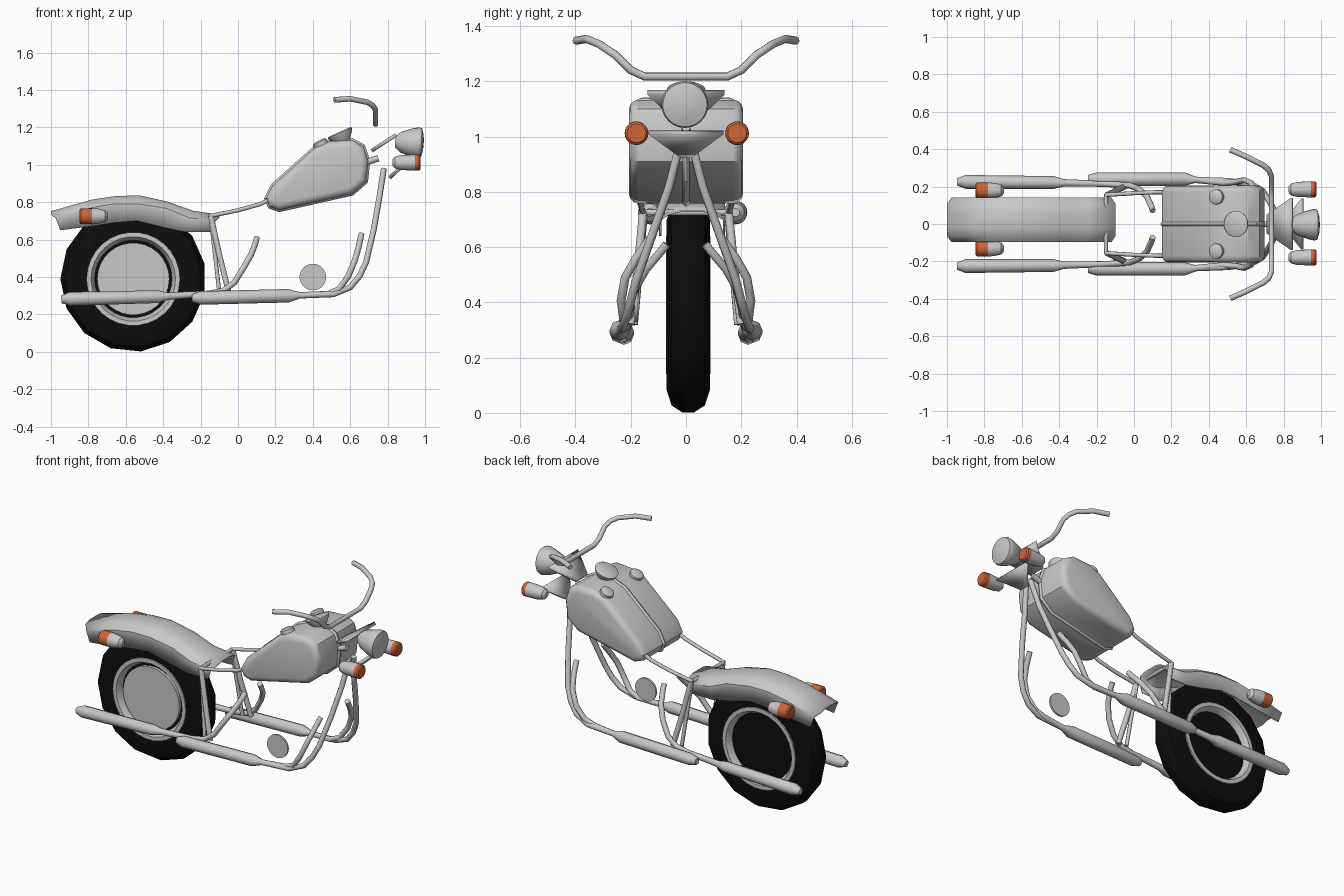
import bpy, bmesh, math
from mathutils import Vector

if "Cube" in bpy.data.objects:
    bpy.data.objects.remove(bpy.data.objects["Cube"])


def material(name, rgb):
    m = bpy.data.materials.new(name)
    m.diffuse_color = (*rgb, 1)
    m.use_nodes = True
    m.node_tree.nodes["Principled BSDF"].inputs["Base Color"].default_value = (*rgb, 1)
    return m


GREY = material("light_grey", (0.58, 0.58, 0.58))
BLACK = material("tyre_black", (0.004, 0.004, 0.004))
ORANGE = material("signal_orange", (0.62, 0.13, 0.04))


def finish(obj, mat, angle=35):
    obj.data.materials.clear()
    obj.data.materials.append(mat)
    bpy.ops.object.select_all(action='DESELECT')
    obj.select_set(True)
    bpy.context.view_layer.objects.active = obj
    bpy.ops.object.shade_smooth_by_angle(angle=math.radians(angle))
    return obj


def from_bmesh(name, bm, mat, angle=35):
    bmesh.ops.recalc_face_normals(bm, faces=bm.faces)
    me = bpy.data.meshes.new(name)
    bm.to_mesh(me)
    bm.free()
    obj = bpy.data.objects.new(name, me)
    bpy.context.collection.objects.link(obj)
    return finish(obj, mat, angle)


def lathe(name, profile, loc, axis, mat, n=20, closed=False):
    """Turn (radius, height) points around an axis; ends are capped unless closed."""
    bm = bmesh.new()
    q = Vector(axis).to_track_quat('Z', 'Y')
    rings = []
    for r, h in profile:
        rings.append([bm.verts.new(Vector(loc) + q @ Vector((
            r * math.cos(2 * math.pi * i / n), r * math.sin(2 * math.pi * i / n), h)))
            for i in range(n)])
    pairs = list(zip(rings, rings[1:]))
    if closed:
        pairs.append((rings[-1], rings[0]))
    else:
        bm.faces.new(rings[0])
        bm.faces.new(rings[-1])
    for a, b in pairs:
        for i in range(n):
            j = (i + 1) % n
            bm.faces.new((a[i], a[j], b[j], b[i]))
    return from_bmesh(name, bm, mat)


def tube(name, points, radius=0.015):
    """Sweep a round section; points are (x, y, z) or (x, y, z, radius)."""
    cu = bpy.data.curves.new(name, 'CURVE')
    cu.dimensions = '3D'
    cu.bevel_depth = 1.0
    cu.bevel_resolution = 2
    cu.use_fill_caps = True
    sp = cu.splines.new('POLY')
    sp.points.add(len(points) - 1)
    for p, co in zip(sp.points, points):
        p.co = (*co[:3], 1)
        p.radius = co[3] if len(co) > 3 else radius
    obj = bpy.data.objects.new(name, cu)
    bpy.context.collection.objects.link(obj)
    bpy.ops.object.select_all(action='DESELECT')
    obj.select_set(True)
    bpy.context.view_layer.objects.active = obj
    bpy.ops.object.convert(target='MESH')
    return finish(bpy.context.view_layer.objects.active, GREY, 50)


def thicken(obj, thickness, offset=0):
    mod = obj.modifiers.new("thickness", 'SOLIDIFY')
    mod.thickness = thickness
    mod.offset = offset


def clamp_plate(name, rear, front):
    """Sloping trapezoid plate; each end is (x, half width, z)."""
    bm = bmesh.new()
    vs = [bm.verts.new((e[0], s * e[1], e[2])) for e, s in
          ((rear, -1), (front, -1), (front, 1), (rear, 1))]
    bm.faces.new(vs)
    thicken(from_bmesh(name, bm, GREY), 0.02)


# Rear wheel
WHEEL = (-0.56, 0.008, 0.39)
lathe("rear_tyre", [(0.24, -0.07), (0.31, -0.078), (0.365, -0.06), (0.39, -0.022),
                    (0.39, 0.022), (0.365, 0.06), (0.31, 0.078), (0.24, 0.07)],
      WHEEL, (0, 1, 0), BLACK, 15, closed=True)
lathe("wheel_core", [(0.245, -0.042), (0.245, 0.042)], WHEEL, (0, 1, 0), BLACK, 30)
for side, s in (("right", -1), ("left", 1)):
    lathe("wheel_rim_" + side, [(0.25, s * 0.06), (0.25, s * 0.08), (0.226, s * 0.08),
                                (0.207, s * 0.047), (0.207, s * 0.035)],
          WHEEL, (0, 1, 0), GREY, 30, closed=True)
lathe("wheel_disc", [(0.193, -0.06), (0.193, -0.04)], WHEEL, (0, 1, 0), GREY, 30)

# Rear fender: arched shell lofted along x
# x top, x bottom, z bottom, z crease, z top
SECTIONS = [(-1.0, -0.95, 0.65, 0.715, 0.748), (-0.78, -0.78, 0.672, 0.77, 0.81),
            (-0.66, -0.66, 0.69, 0.79, 0.828), (-0.53, -0.54, 0.70, 0.79, 0.833),
            (-0.38, -0.38, 0.66, 0.765, 0.80), (-0.24, -0.28, 0.64, 0.715, 0.75),
            (-0.10, -0.14, 0.64, 0.70, 0.73)]
bm = bmesh.new()
rows = []
for xt, xb, zb, zc, zt in SECTIONS:
    half = [(xb, 0.115, zb), ((xt + xb) / 2, 0.115, zc), (xt, 0.085, (zc + 2 * zt) / 3), (xt, 0.045, zt)]
    ring = [(x, 0.022 - y, z) for x, y, z in half] + [(x, 0.022 + y, z) for x, y, z in reversed(half)]
    rows.append([bm.verts.new(p) for p in ring])
for a, b in zip(rows, rows[1:]):
    for i in range(7):
        bm.faces.new((a[i], a[i + 1], b[i + 1], b[i]))
thicken(from_bmesh("rear_fender", bm, GREY, 40), 0.008)

# Fuel tank: two rounded halves meeting at a centre groove
TANK = [(0.15, 0.82), (0.185, 0.89), (0.415, 1.095), (0.49, 1.125), (0.61, 1.133), (0.67, 1.10),
        (0.697, 1.02), (0.685, 0.91), (0.61, 0.845), (0.22, 0.757), (0.17, 0.775)]
for side, s in (("right", -1), ("left", 1)):
    bm = bmesh.new()
    inner = [bm.verts.new((x, s * 0.002, z)) for x, z in TANK]
    outer = [bm.verts.new((x, s * 0.207, z)) for x, z in TANK]
    n = len(TANK)
    bm.faces.new(inner)
    bm.faces.new(outer)
    for i in range(n):
        bm.faces.new((inner[i], inner[(i + 1) % n], outer[(i + 1) % n], outer[i]))
    for ring, width, seg in ((outer, 0.036, 3), (inner, 0.01, 1)):
        edges = [e for e in bm.edges if all(v in ring for v in e.verts)]
        bmesh.ops.bevel(bm, geom=edges, offset=width, segments=seg, profile=0.5,
                        affect='EDGES', clamp_overlap=True)
    from_bmesh("tank_half_" + side, bm, GREY, 32)
    lathe("fuel_cap_" + side, [(0.04, -0.02), (0.04, 0.008), (0.028, 0.016)],
          (0.44, s * 0.145, 1.115), (-0.45, 0, 0.9), GREY)
lathe("gauge", [(0.03, -0.06), (0.068, -0.008), (0.07, 0.002), (0.06, 0.008)],
      (0.545, 0, 1.168), (-0.4, 0, 0.9), GREY, 24)

# Headlight and steering clamps
lathe("headlight", [(0.03, -0.14), (0.055, -0.11), (0.077, -0.05), (0.085, -0.015),
                    (0.08, 0), (0.045, 0.01), (0.012, 0.013)],
      (0.98, -0.004, 1.115), (1, 0, -0.06), GREY, 24)
clamp_plate("upper_clamp", (0.715, 0.05, 1.075), (0.845, 0.14, 1.16))
clamp_plate("lower_clamp", (0.81, 0.02, 0.93), (0.9, 0.135, 1.015))
tube("steering_stub", [(0.66, 0, 1.005), (0.75, 0, 1.035)], 0.017)

# Handlebar
bar = [(0.735, 0.15, 1.217), (0.735, 0.20, 1.24), (0.735, 0.255, 1.295), (0.72, 0.29, 1.318),
       (0.69, 0.315, 1.335), (0.60, 0.36, 1.353), (0.515, 0.397, 1.347)]
tube("handlebar", [(x, -y, z) for x, y, z in reversed(bar)] + bar, 0.015)

# Turn signals
for side, s in (("right", -1), ("left", 1)):
    for end, loc, d, cut, tip in (("front", (0.825, s * 0.182 + 0.003, 1.012), 1, 0.122, 0.152),
                                  ("rear", (-0.695, s * 0.155 + 0.024, 0.725), -1, 0.085, 0.152)):
        lathe(f"{end}_signal_body_{side}", [(0.015, 0), (0.032, 0.015), (0.04, 0.05), (0.043, cut)],
              loc, (d, 0, 0), GREY)
        lathe(f"{end}_signal_lens_{side}", [(0.043, cut), (0.042, tip - 0.008), (0.034, tip)],
              loc, (d, 0, 0), ORANGE)

# Frame tubes and exhausts, one set per side
PIPES = {
    "front_downtube": [(0.78, 0.02, 0.98), (0.755, 0.06, 0.82), (0.725, 0.12, 0.65),
                       (0.685, 0.18, 0.48), (0.65, 0.2, 0.405), (0.6, 0.215, 0.345),
                       (0.51, 0.23, 0.308), (0.3, 0.238, 0.30)],
    "front_exhaust": [(-0.245, 0.24, 0.287, 0.022), (-0.2, 0.24, 0.288, 0.036),
                      (0.27, 0.24, 0.30, 0.036), (0.33, 0.236, 0.302, 0.017),
                      (0.48, 0.22, 0.31), (0.54, 0.225, 0.335), (0.59, 0.235, 0.405),
                      (0.625, 0.22, 0.49), (0.645, 0.18, 0.56), (0.66, 0.13, 0.63)],
    "rear_exhaust": [(-0.945, 0.225, 0.28, 0.02), (-0.9, 0.225, 0.283, 0.037),
                     (-0.43, 0.222, 0.295, 0.034), (-0.375, 0.22, 0.298, 0.02),
                     (-0.17, 0.215, 0.31), (-0.08, 0.21, 0.325), (-0.02, 0.205, 0.37),
                     (0.03, 0.185, 0.45), (0.07, 0.145, 0.52), (0.095, 0.09, 0.585),
                     (0.1, 0.07, 0.61)],
    "seat_rail": [(-0.155, 0.155, 0.725), (0.0, 0.165, 0.757), (0.12, 0.17, 0.79), (0.2, 0.17, 0.83)],
    "rear_downtube": [(-0.145, 0.155, 0.725), (-0.10, 0.175, 0.52), (-0.05, 0.20, 0.32)],
    "rear_strut": [(-0.145, 0.15, 0.71), (-0.10, 0.185, 0.32)],
}
for name, path in PIPES.items():
    for side, s in (("right", -1), ("left", 1)):
        tube(f"{name}_{side}", [(p[0], s * p[1], *p[2:]) for p in path],
             0.011 if name in ("rear_strut", "seat_rail") else 0.016)
tube("frame_crossbar", [(-0.15, -0.155, 0.725), (-0.15, 0.155, 0.725)], 0.011)

# Engine side cover disc
lathe("side_cover_disc", [(0.071, -0.006), (0.071, 0.006)], (0.4, -0.18, 0.4), (0, 1, 0), GREY, 28)
